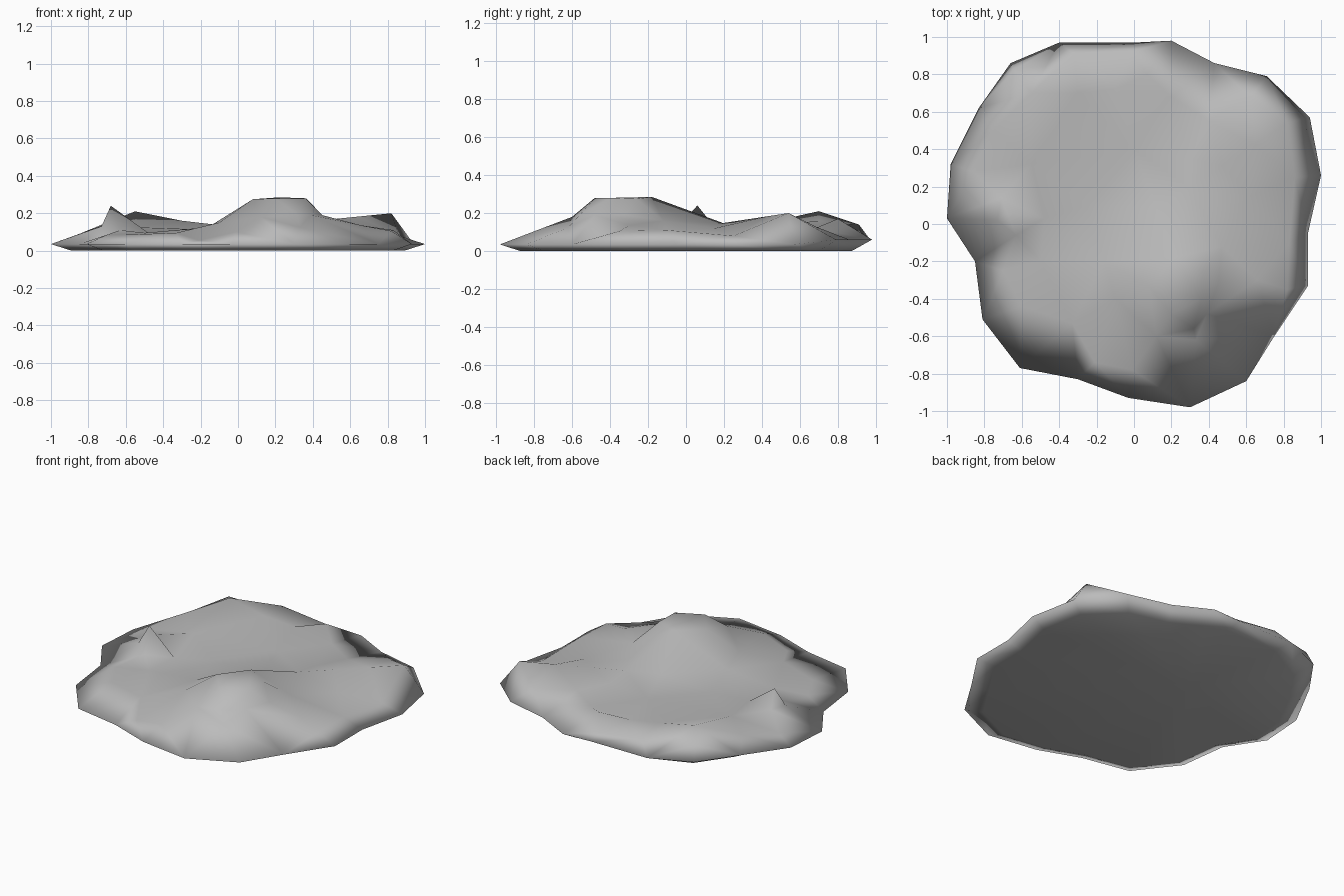
import bpy
import bmesh
from mathutils import Vector
from mathutils.geometry import delaunay_2d_cdt

if "Cube" in bpy.data.objects:
    bpy.data.objects.remove(bpy.data.objects["Cube"])

# Shoreline outline, a little higher along the back
shore = [(-.85, -.2), (-.81, -.51), (-.61, -.77), (-.3, -.83), (-.03, -.93), (.3, -.98),
         (.6, -.84), (.75, -.6), (.93, -.33), (.93, -.05), (1, .26), (.94, .57), (.71, .79),
         (.43, .86), (.2, .98), (0, .97), (-.4, .97), (-.66, .86), (-.83, .62), (-.98, .32),
         (-1, .03)]
rim = [(x, y, .06 if y > .6 else .035) for x, y in shore]

# Long crest running from the summit foot to the right-hand peak
foot, peak = Vector((.12, .08, .13)), Vector((.82, .54, .2))
crest = [tuple(foot.lerp(peak, t / 4)) for t in range(5)]
# Main summit and its steep shoulders
summit = [(.08, -.33, .275), (.22, -.18, .285), (.37, -.26, .275), (.36, -.4, .28),
          (.2, -.48, .28), (.45, -.32, .19), (.39, -.48, .19), (.32, -.56, .19), (.12, -.6, .18),
          (.33, -.62, .125), (-.1, -.4, .15), (-.16, -.2, .125),
          (.47, -.12, .16), (.66, -.3, .135)]
# Ridges along the back and right
ridges = [(.82, -.35, .105), (.83, -.1, .11), (.86, .25, .08), (.62, .15, .12),
          (.4, .55, .125), (.62, .68, .13), (.07, .8, .17), (-.01, .92, .1), (-.32, .91, .14),
          (-.3, .7, .16), (-.55, .7, .21), (-.64, .82, .15), (-.75, .5, .13), (-.86, .28, .085)]
# Pointed rock on the left
crag = [(-.68, .06, .24), (-.63, -.06, .11), (-.71, .14, .14), (-.48, .03, .095), (-.73, .02, .13)]
# Low ground
plain = [(-.7, -.25, .085), (-.6, -.44, .085), (-.5, -.2, .095), (-.33, -.53, .095),
         (-.21, -.74, .055), (-.01, -.78, .1), (0, .4, .125), (-.25, .1, .115),
         (-.55, .32, .125), (.2, .68, .12), (-.1, .72, .135), (.3, .35, .125)]

pts = rim + crest + summit + ridges + crag + plain
n = len(rim)
edges = [(i, (i + 1) % n) for i in range(n)]
spine = [(i, i + 1) for i in range(n, n + 4)]
_, _, faces, source, _, _ = delaunay_2d_cdt([Vector(p[:2]) for p in pts], edges + spine, [], 1, 1e-5)

# Upper ground
bm = bmesh.new()
verts = [bm.verts.new(p) for p in pts]
for f in faces:
    bm.faces.new([verts[source[i][0]] for i in f])

# Inset underside with a hollow rising towards the back
low = [bm.verts.new((x * .89, y * .89, .04 if -.5 < x < .1 and y > .9 else 0)) for x, y, z in rim]
hub = bm.verts.new((-.2, .25, 0))
for i, j in edges:
    bm.faces.new((verts[i], low[i], low[j], verts[j]))
    bm.faces.new((low[j], low[i], hub))
bmesh.ops.recalc_face_normals(bm, faces=bm.faces)
for f in bm.faces:
    f.smooth = True

mesh = bpy.data.meshes.new("rocky_ground")
bm.to_mesh(mesh)
bm.free()
stone = bpy.data.materials.new("stone_grey")
stone.diffuse_color = (.5, .5, .5, 1)
stone.use_nodes = True
stone.node_tree.nodes["Principled BSDF"].inputs["Base Color"].default_value = stone.diffuse_color
mesh.materials.append(stone)
bpy.context.collection.objects.link(bpy.data.objects.new("rocky_ground", mesh))
